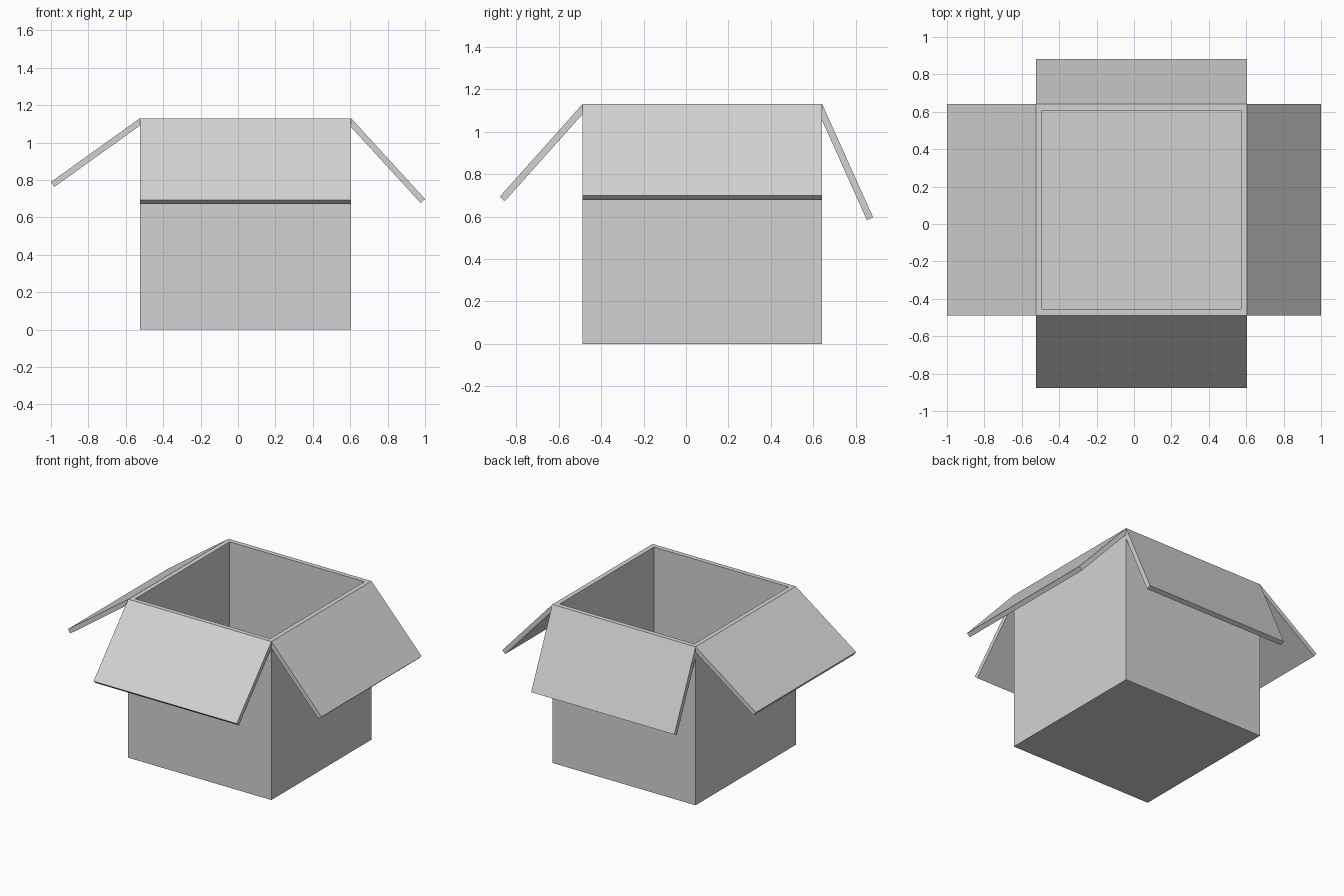
import bpy, bmesh
from math import radians
from mathutils import Matrix, Vector

default = bpy.data.objects.get("Cube")
if default:
    bpy.data.objects.remove(default, do_unlink=True)

SIDE, WALL = 1.13, 0.034
CENTRE = Vector((0.04, 0.077, 0))
FLAP_LENGTH, FLAP_THICK = 0.585, 0.032

# Single card colour
card = bpy.data.materials.new("card_grey")
card.use_nodes = True
colour = (0.65, 0.65, 0.65, 1)
card.diffuse_color = colour
bsdf = next(n for n in card.node_tree.nodes if n.type == 'BSDF_PRINCIPLED')
bsdf.inputs["Base Color"].default_value = colour


def add_object(name, bm):
    mesh = bpy.data.meshes.new(name)
    bm.to_mesh(mesh)
    bm.free()
    mesh.materials.append(card)
    obj = bpy.data.objects.new(name, mesh)
    bpy.context.scene.collection.objects.link(obj)
    return obj


def add_flap(name, heading, droop):
    """Thin slab hinged on a top outer edge, drooping below horizontal."""
    hinge = (Matrix.Translation(CENTRE + Vector((0, 0, SIDE)))
             @ Matrix.Rotation(radians(heading), 4, 'Z')
             @ Matrix.Translation((SIDE / 2, 0, 0))
             @ Matrix.Rotation(radians(droop), 4, 'Y'))
    slab = (Matrix.Translation((FLAP_LENGTH / 2, 0, -FLAP_THICK / 2))
            @ Matrix.Diagonal((FLAP_LENGTH, SIDE, FLAP_THICK, 1)))
    bm = bmesh.new()
    bmesh.ops.create_cube(bm, size=1, matrix=hinge @ slab)
    add_object(name, bm)


# Open box body with thick walls and floor
bm = bmesh.new()
bmesh.ops.create_cube(bm, size=SIDE,
                      matrix=Matrix.Translation(CENTRE + Vector((0, 0, SIDE / 2))))
top = [f for f in bm.faces if f.normal.z > 0.9]
bmesh.ops.delete(bm, geom=top, context='FACES_ONLY')
body = add_object("box_body", bm)
shell = body.modifiers.new("wall_thickness", 'SOLIDIFY')
shell.thickness = WALL
shell.offset = -1
shell.use_even_offset = True

# Four open lid flaps
add_flap("left_flap", 0, 47.5)
add_flap("back_flap", 90, 65.8)
add_flap("right_flap", 180, 35.6)
add_flap("front_flap", 270, 48.2)
